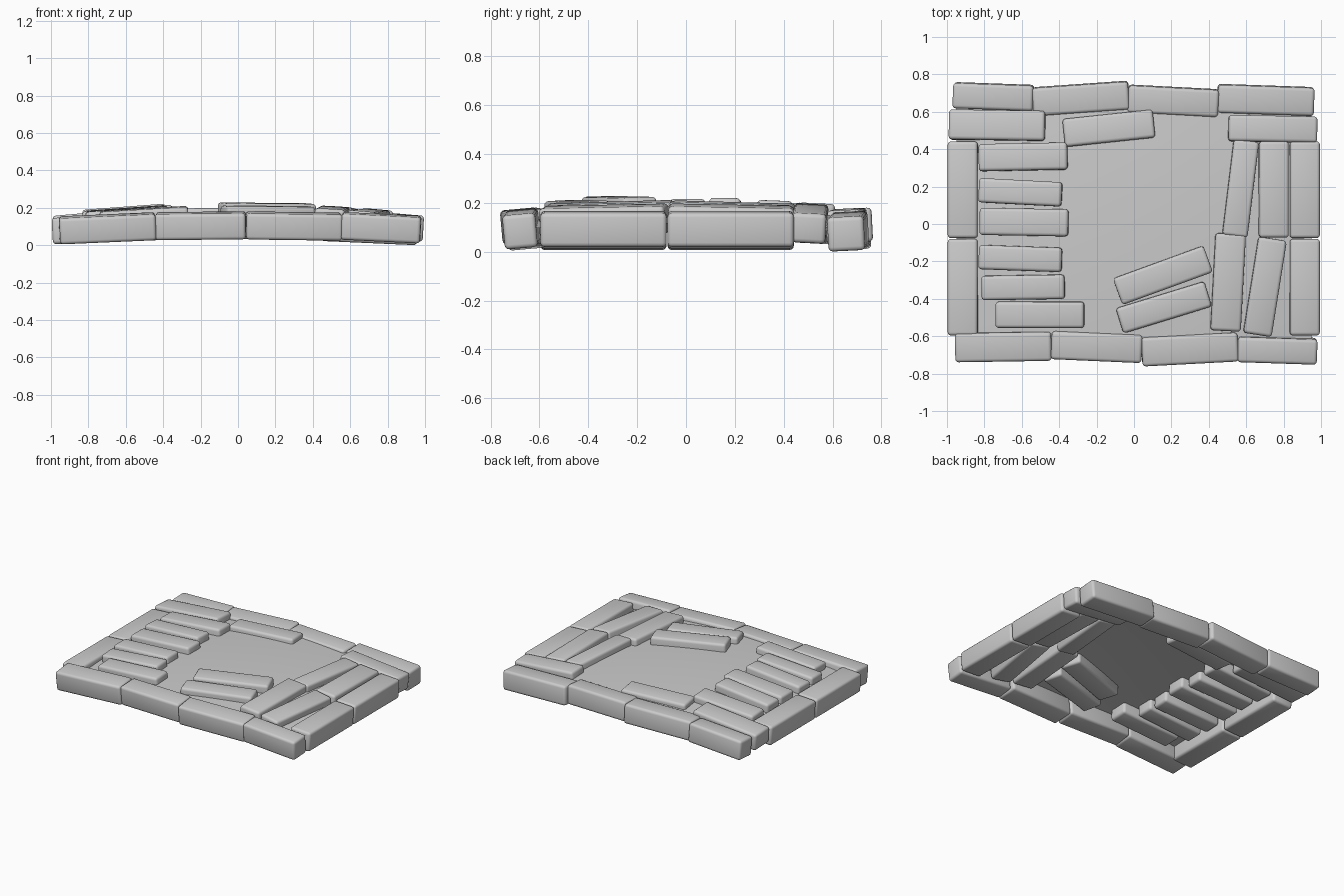
import bpy, bmesh
from math import radians
from mathutils import Vector, Quaternion

cube = bpy.data.objects.get("Cube")
if cube:
    bpy.data.objects.remove(cube, do_unlink=True)

GREY = (0.6, 0.6, 0.6, 1)
stone = bpy.data.materials.new("grey_stone")
stone.use_nodes = True
stone.diffuse_color = GREY
stone.node_tree.nodes["Principled BSDF"].inputs["Base Color"].default_value = GREY


def finish(name, bm):
    mesh = bpy.data.meshes.new(name)
    bm.to_mesh(mesh)
    bm.free()
    mesh.materials.append(stone)
    obj = bpy.data.objects.new(name, mesh)
    bpy.context.collection.objects.link(obj)
    for o in bpy.context.selected_objects:
        o.select_set(False)
    bpy.context.view_layer.objects.active = obj
    obj.select_set(True)
    return obj


def brick(name, x, y, length, width, turn, top, slope, thick):
    """Rounded brick whose top centre lies at the given height, tilted to the slope."""
    bm = bmesh.new()
    bmesh.ops.create_cube(bm, size=1)
    for v in bm.verts:
        v.co = Vector((v.co.x * length, v.co.y * width, (v.co.z - 0.5) * thick))
    bmesh.ops.bevel(bm, geom=bm.edges[:], offset=0.018, segments=3,
                    profile=0.5, affect='EDGES')
    obj = finish(name, bm)
    tilt = Vector((0, 0, 1)).rotation_difference(Vector((-slope[0], -slope[1], 1)))
    spin = Quaternion((0, 0, 1), radians(turn))
    obj.rotation_mode = 'QUATERNION'
    obj.rotation_quaternion = tilt @ spin
    obj.location = (x, y, top)
    bpy.ops.object.shade_smooth_by_angle(angle=radians(40))


def rim_brick(name, x, y, length, width, turn, lift=0, lean=0):
    brick(name, x, y, length, width, turn,
          0.175 - 0.03 * x * x + lift, (-0.06 * x, lean), 0.14)


def paving_brick(name, x, y, length, width, turn, lift=0):
    brick(name, x, y, length, width, turn,
          0.22 - 0.055 * x * x - 0.05 * y * y + lift, (-0.12 * x, -0.1 * y), 0.122)


# Gently domed floor sheet
bm = bmesh.new()
bmesh.ops.create_grid(bm, x_segments=24, y_segments=18, size=1)
for v in bm.verts:
    x, y = v.co.x * 0.95, v.co.y * 0.69
    v.co = Vector((x, y, 0.179 - 0.07 * x * x - 0.05 * y * y))
finish("floor_sheet", bm)
bpy.ops.object.shade_smooth()

# Front and back rim rows: x, y, length, width, turn, lift
for i, row in enumerate([(-0.70, -0.66, 0.515, 0.155, 1, 0), (-0.20, -0.66, 0.485, 0.15, -2.5, 0),
                         (0.30, -0.673, 0.515, 0.155, 3, 0), (0.768, -0.68, 0.425, 0.135, -2, 0.006)]):
    rim_brick(f"front_rim_brick_{i}", *row, lean=0.09)
for i, row in enumerate([(-0.755, 0.678, 0.43, 0.135, -2, 0), (-0.285, 0.668, 0.515, 0.15, 4, 0),
                         (0.21, 0.655, 0.485, 0.145, -3, 0), (0.707, 0.66, 0.515, 0.15, -2, -0.006)]):
    rim_brick(f"back_rim_brick_{i}", *row, lean=0.05)

# Side rim columns
for i, y in enumerate((0.183, -0.338)):
    rim_brick(f"right_rim_brick_{i}", -0.917, y, 0.517, 0.16, 90)
    rim_brick(f"left_rim_brick_{i}", 0.915, y, 0.517, 0.16, 90, 0.013)

# Second row along the back
for i, row in enumerate([(-0.735, 0.53, 0.515, 0.16, -1, 0), (-0.135, 0.513, 0.485, 0.15, 6, -0.01),
                         (0.745, 0.51, 0.475, 0.14, -1, 0)]):
    paving_brick(f"back_paving_brick_{i}", *row)

# Stepped bricks reaching inward from one side
for i, row in enumerate([(-0.595, 0.36, 0.475, 0.145, 1, 0), (-0.61, 0.17, 0.445, 0.13, -3, 0.007),
                         (-0.59, 0.01, 0.475, 0.145, -1, 0), (-0.61, -0.185, 0.445, 0.13, -2, 0),
                         (-0.595, -0.34, 0.445, 0.13, 1, 0), (-0.505, -0.487, 0.475, 0.14, 0, 0)]):
    paving_brick(f"right_paving_brick_{i}", *row)

# Upright bricks along the other side
for i, row in enumerate([(0.75, 0.185, 0.515, 0.158, 90), (0.572, 0.19, 0.515, 0.135, 83),
                         (0.505, -0.313, 0.52, 0.162, 87), (0.703, -0.337, 0.52, 0.152, 81)]):
    paving_brick(f"left_paving_brick_{i}", *row)

# Loose pair in the middle, one raised above the other
for i, row in enumerate([(0.155, -0.275, 0.515, 0.15, 20, 0.01), (0.16, -0.447, 0.495, 0.14, 17, 0)]):
    paving_brick(f"loose_brick_{i}", *row)
